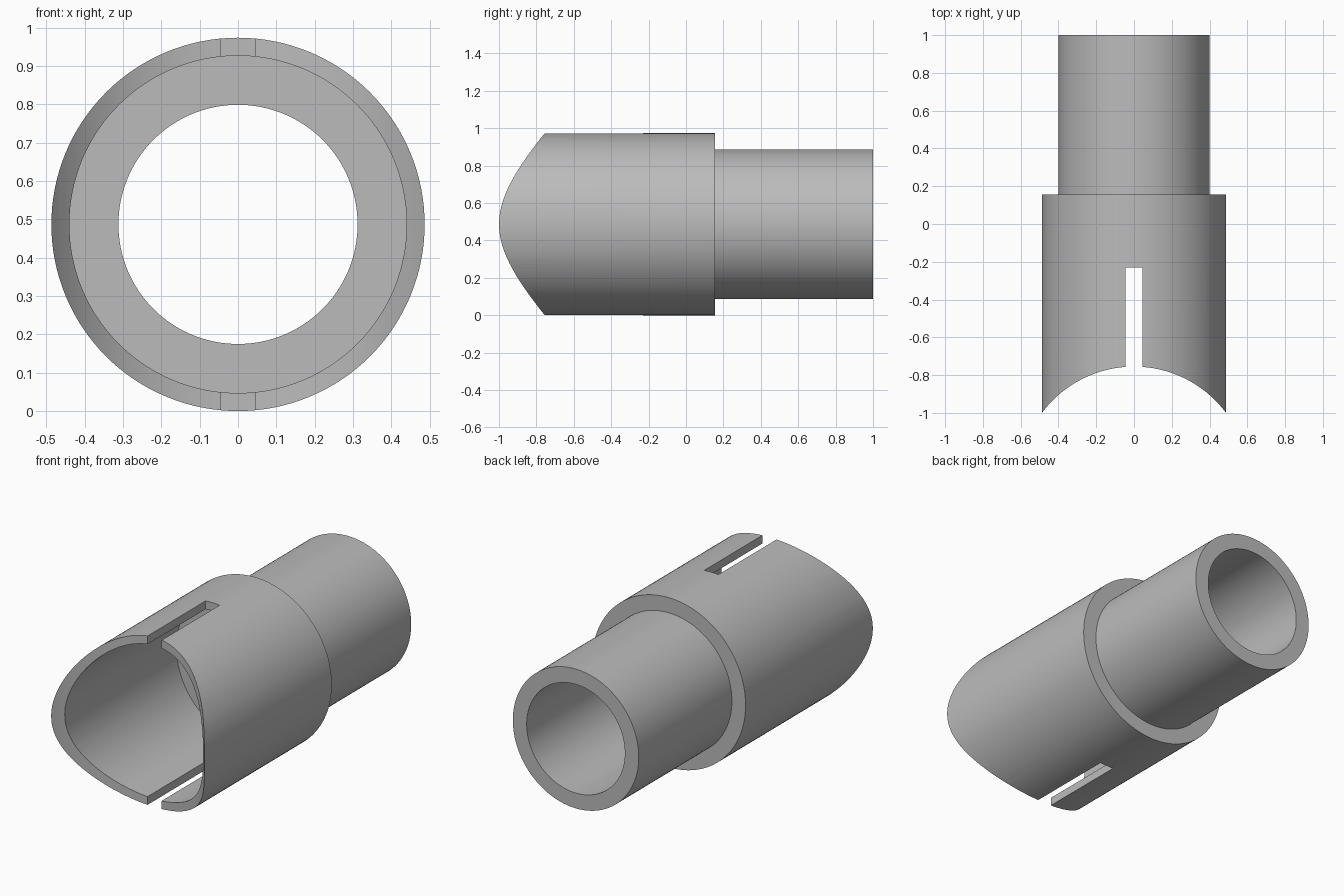
import bpy, bmesh, math
from mathutils import Matrix

cube = bpy.data.objects.get("Cube")
if cube:
    bpy.data.objects.remove(cube, do_unlink=True)

SEGMENTS = 128
AXIS_Z = 0.487           # height of the pipe axis

grey = bpy.data.materials.new("plain grey")
grey.use_nodes = True
colour = (0.5, 0.5, 0.5, 1.0)
grey.diffuse_color = colour
grey.node_tree.nodes["Principled BSDF"].inputs["Base Color"].default_value = colour


def new_object(name, bm):
    bmesh.ops.recalc_face_normals(bm, faces=bm.faces)
    mesh = bpy.data.meshes.new(name)
    bm.to_mesh(mesh)
    bm.free()
    mesh.materials.append(grey)
    obj = bpy.data.objects.new(name, mesh)
    bpy.context.collection.objects.link(obj)
    return obj


def revolve(name, profile):
    """Spin a closed (radius, y) outline around the pipe axis."""
    bm = bmesh.new()
    rings = []
    for i in range(SEGMENTS):
        a = 2 * math.pi * i / SEGMENTS
        rings.append([bm.verts.new((r * math.cos(a), y, AXIS_Z + r * math.sin(a)))
                      for r, y in profile])
    n = len(profile)
    for i in range(SEGMENTS):
        here, there = rings[i], rings[(i + 1) % SEGMENTS]
        for j in range(n):
            k = (j + 1) % n
            bm.faces.new((here[j], here[k], there[k], there[j]))
    return new_object(name, bm)


def cut(target, cutter):
    """Subtract the cutter, then remove it."""
    cutter.hide_render = True
    mod = target.modifiers.new("cut", "BOOLEAN")
    mod.operation = "DIFFERENCE"
    mod.solver = "EXACT"
    mod.object = cutter
    bpy.context.view_layer.objects.active = target
    bpy.ops.object.modifier_apply(modifier=mod.name)
    bpy.data.objects.remove(cutter, do_unlink=True)


# Stepped tube: wide socket at the front, narrow spigot at the back
body = revolve("stepped_tube", [
    (0.44, -1.1), (0.487, -1.1), (0.487, 0.155), (0.40, 0.155),
    (0.40, 1.0), (0.312, 1.0), (0.312, 0.07), (0.44, 0.07)])

# Curved saddle mouth at the front
bm = bmesh.new()
bmesh.ops.create_cone(bm, cap_ends=True, segments=256, radius1=0.607, radius2=0.607,
                      depth=2.0, matrix=Matrix.Translation((0, -1.362, AXIS_Z)))
cut(body, new_object("mouth_cutter", bm))

# Straight slot through the top and bottom walls
bm = bmesh.new()
bmesh.ops.create_cube(bm, size=1.0, matrix=Matrix.Translation((0, -0.73, AXIS_Z))
                      @ Matrix.Diagonal((0.09, 1.0, 2.0, 1.0)))
cut(body, new_object("slot_cutter", bm))

# Smooth walls with crisp rims
bpy.ops.object.select_all(action="DESELECT")
body.select_set(True)
bpy.context.view_layer.objects.active = body
bpy.ops.object.shade_smooth_by_angle(angle=math.radians(30))
